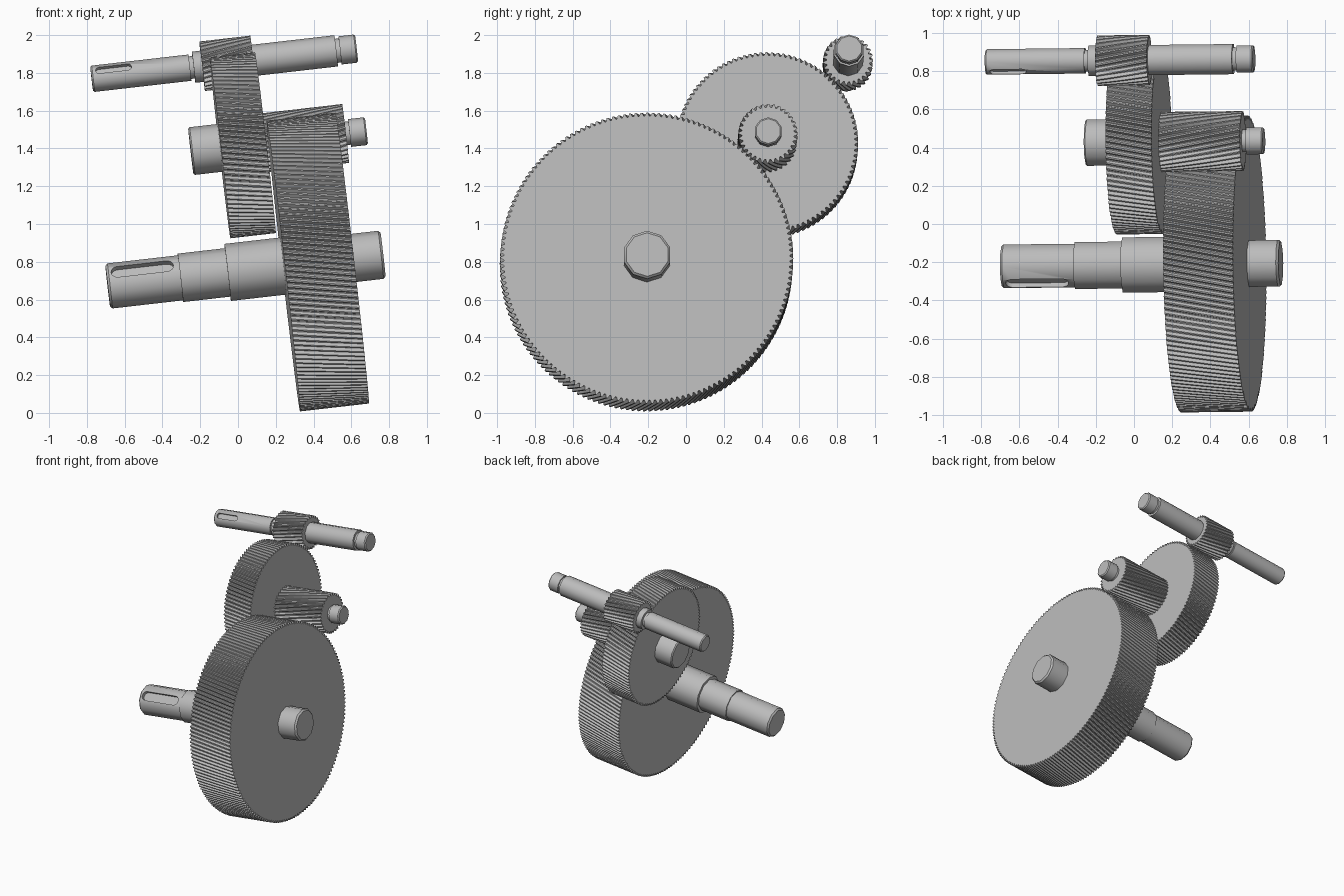
import bpy, bmesh, math
from mathutils import Matrix

if "Cube" in bpy.data.objects:
    bpy.data.objects.remove(bpy.data.objects["Cube"])

steel = bpy.data.materials.new("steel_grey")
steel.use_nodes = True
GREY = (0.5, 0.5, 0.5, 1)
steel.diffuse_color = GREY
steel.node_tree.nodes["Principled BSDF"].inputs["Base Color"].default_value = GREY

# All shafts are parallel: tilted slightly up towards +x
TILT = math.radians(6.55)
ROT = Matrix.Rotation(math.radians(0.65), 4, 'Z') @ Matrix.Rotation(-TILT, 4, 'Y')
STRETCH = 1 / math.cos(TILT)  # world x to distance along the axis


def make_object(name, bm, origin):
    bmesh.ops.recalc_face_normals(bm, faces=bm.faces)
    mesh = bpy.data.meshes.new(name)
    bm.to_mesh(mesh)
    bm.free()
    mesh.materials.append(steel)
    ob = bpy.data.objects.new(name, mesh)
    bpy.context.collection.objects.link(ob)
    ob.matrix_world = Matrix.Translation((0, *origin)) @ ROT
    return ob


def loft(rings):
    """Skin a list of point rings and cap both ends."""
    bm = bmesh.new()
    loops = [[bm.verts.new(p) for p in ring] for ring in rings]
    n = len(loops[0])
    for a, b in zip(loops, loops[1:]):
        for i in range(n):
            j = (i + 1) % n
            bm.faces.new((a[i], a[j], b[j], b[i]))
    bm.faces.new(loops[0])
    bm.faces.new(loops[-1])
    return bm


def around(x, r, a):
    return (x * STRETCH, r * math.cos(a), r * math.sin(a))


def shaft(name, origin, steps, chamfer, key=None, sides=10):
    """Stepped shaft from (start, end, radius) steps with chamfered ends."""
    prof = []
    for x0, x1, r in steps:
        prof += [(x0, r), (x1, r)]
    (xa, ra), (xb, rb) = prof[0], prof[-1]
    prof[0], prof[-1] = (xa + chamfer, ra), (xb - chamfer, rb)
    prof = [(xa, ra - chamfer)] + prof + [(xb, rb - chamfer)]
    turns = [math.tau * (i + 0.5) / sides for i in range(sides)]
    ob = make_object(name, loft([[around(x, r, a) for a in turns] for x, r in prof]), origin)
    if key:
        cut_keyway(ob, origin, *key)
    bpy.ops.object.select_all(action='DESELECT')
    ob.select_set(True)
    bpy.context.view_layer.objects.active = ob
    bpy.ops.object.shade_smooth_by_angle(angle=math.radians(42))
    return ob


def cut_keyway(ob, origin, x0, x1, half, floor, top):
    """Round-ended slot sunk into the front upper side of a shaft."""
    outline = []
    for cx, start in ((x1 - half, -90), (x0 + half, 90)):
        for i in range(9):
            a = math.radians(start + i * 22.5)
            outline.append((cx * STRETCH + half * math.cos(a), half * math.sin(a)))
    bm = loft([[(x, -d, z) for x, z in outline] for d in (floor, top)])
    bmesh.ops.rotate(bm, verts=bm.verts, matrix=Matrix.Rotation(math.radians(-38), 3, 'X'))
    cutter = make_object("keyway_cutter", bm, origin)
    mod = ob.modifiers.new("keyway", 'BOOLEAN')
    mod.operation, mod.solver, mod.object = 'DIFFERENCE', 'EXACT', cutter
    bpy.context.view_layer.objects.active = ob
    bpy.ops.object.modifier_apply(modifier=mod.name)
    bpy.data.objects.remove(cutter)


def helical_gear(name, origin, x0, x1, radius, teeth, hand, depth=0.018, slices=6):
    """Toothed ring profile swept along the axis with a helix twist."""
    twist = hand * (x1 - x0) * math.tan(math.radians(11)) / radius
    pitch = math.tau / teeth
    tooth = ((0.0, radius - depth), (0.2, radius - depth), (0.48, radius), (0.72, radius))
    rings = []
    for k in range(slices + 1):
        t = k / slices
        rings.append([around(x0 + (x1 - x0) * t, r, (i + f) * pitch + twist * t)
                      for i in range(teeth) for f, r in tooth])
    return make_object(name, loft(rings), origin)


# Axis positions (y, z) where each shaft crosses x = 0
LOW, MID, HIGH = (-0.214, 0.750), (0.428, 1.414), (0.857, 1.857)

# Output stage
shaft("output_shaft", LOW,
      [(-0.69, -0.305, 0.120), (-0.305, -0.055, 0.129), (-0.055, 0.3, 0.152),
       (0.3, 0.768, 0.128)], 0.012, key=(-0.665, -0.335, 0.035, 0.085, 0.2))
helical_gear("output_gear", LOW, 0.24, 0.605, 0.775, 160, 1)

# Intermediate stage
shaft("intermediate_shaft", MID,
      [(-0.25, 0.3, 0.127), (0.3, 0.59, 0.062), (0.59, 0.68, 0.074)], 0.008)
helical_gear("intermediate_gear", MID, -0.095, 0.145, 0.482, 100, 1)
helical_gear("intermediate_pinion", MID, 0.145, 0.57, 0.157, 32, -1)

# Input stage
shaft("input_shaft", HIGH,
      [(-0.775, -0.255, 0.070), (-0.255, -0.235, 0.060), (-0.235, 0.52, 0.083),
       (0.52, 0.54, 0.064), (0.54, 0.628, 0.075)], 0.008,
      key=(-0.75, -0.56, 0.02, 0.048, 0.12))
helical_gear("input_pinion", HIGH, -0.19, 0.08, 0.132, 27, -1)
